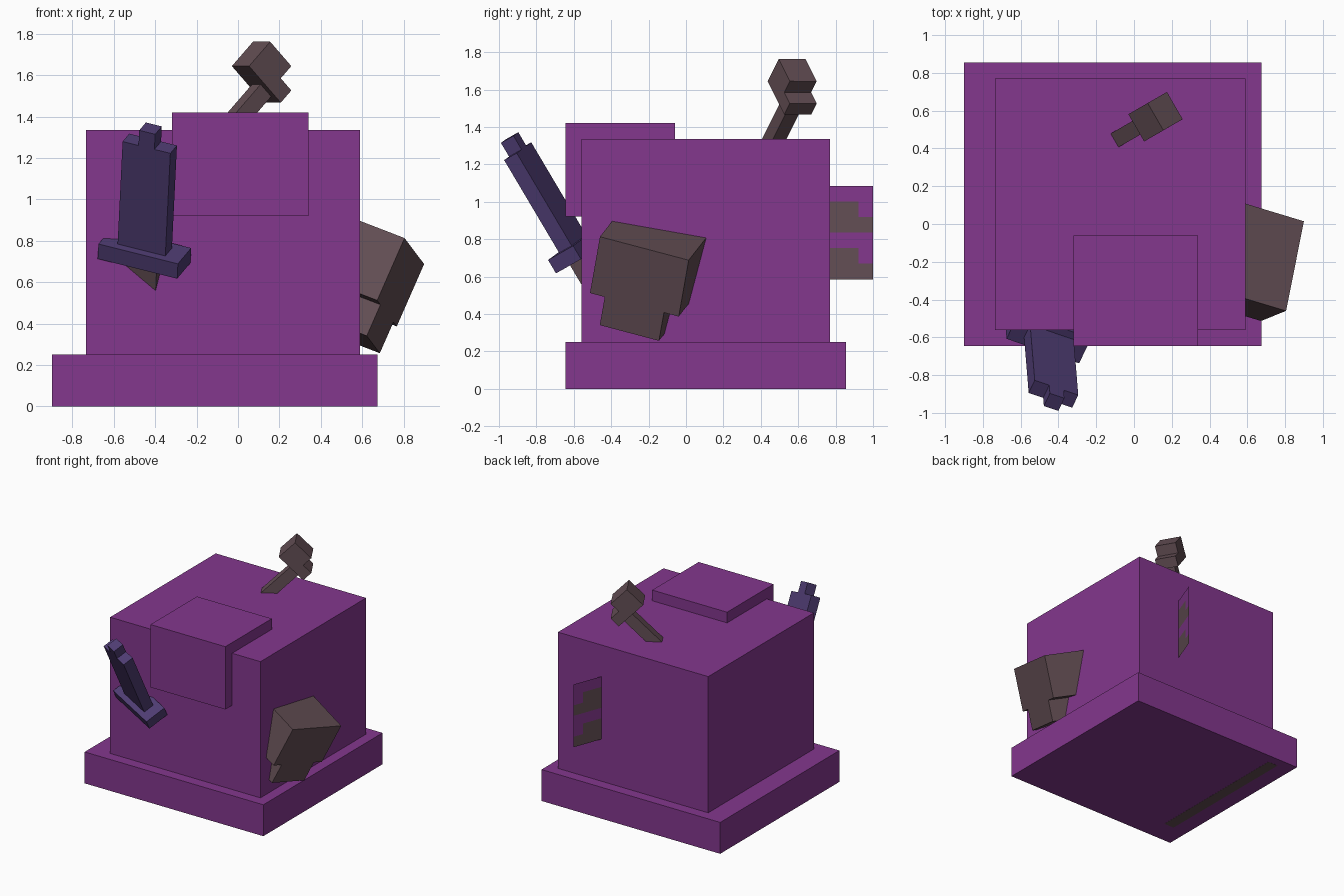
import bpy, bmesh
from mathutils import Vector

if "Cube" in bpy.data.objects:
    bpy.data.objects.remove(bpy.data.objects["Cube"], do_unlink=True)


def material(name, rgb):
    # 8-bit display colour to linear
    lin = [((c / 255 + 0.055) / 1.055) ** 2.4 for c in rgb] + [1.0]
    m = bpy.data.materials.new(name)
    m.use_nodes = True
    m.diffuse_color = lin
    b = m.node_tree.nodes["Principled BSDF"]
    b.inputs["Base Color"].default_value = lin
    b.inputs["Roughness"].default_value = 0.9
    return m


PURPLE = material("purple", (131, 55, 141))
BROWN = material("dull brown", (99, 78, 84))
INDIGO = material("indigo", (78, 60, 114))

P = 0.0833  # unit step shared by the small tools
WORLD = (Vector((1, 0, 0)), Vector((0, 1, 0)), Vector((0, 0, 1)))


def finish(name, bm, mats):
    bmesh.ops.recalc_face_normals(bm, faces=bm.faces)
    me = bpy.data.meshes.new(name)
    bm.to_mesh(me)
    bm.free()
    for m in mats:
        me.materials.append(m)
    ob = bpy.data.objects.new(name, me)
    bpy.context.collection.objects.link(ob)
    return ob


def box(name, mat, lo, hi, origin=(0, 0, 0), axes=WORLD):
    """Box from lo to hi measured along three axes from an origin."""
    bm = bmesh.new()
    bmesh.ops.create_cube(bm, size=1)
    for v in bm.verts:
        p = Vector(origin)
        for i in range(3):
            p += axes[i] * (lo[i] if v.co[i] < 0 else hi[i])
        v.co = p
    return finish(name, bm, [mat])


def frame(first, second):
    """Orthonormal axes from two nearly perpendicular directions."""
    a = Vector(first).normalized()
    b = Vector(second)
    b = (b - a * a.dot(b)).normalized()
    return a, b, a.cross(b)


# Main blocks
box("base", PURPLE, (-0.90, -0.645, 0), (0.675, 0.855, 0.25))
box("body", PURPLE, (-0.735, -0.56, 0.25), (0.59, 0.77, 1.335))
box("front_block", PURPLE, (-0.32, -0.645, 0.92), (0.34, -0.06, 1.42))
box("underside_strip", BROWN, (-0.77, -0.45, -0.001), (-0.68, 0.78, 0.003))

# Mallet in the top: axes are handle, sideways, across the head
mallet = frame((0.612, 0.354, 0.707), (-0.5, 0.866, 0))
top = (0.114, 0.568, 1.762)
box("mallet_head", BROWN, (-2 * P, -P, -2 * P), (0, P, 0), top, mallet)
box("mallet_claw", BROWN, (-2 * P, -P, -3 * P), (-P, P, -2 * P), top, mallet)
box("mallet_handle", BROWN, (-0.62, -P / 2, -2.5 * P), (-2 * P, P / 2, -1.5 * P), top, mallet)

# Dagger in the front: axes are along the grip, along the guard, toward the body
dagger = frame((0.042, -0.51, 0.86), (0.923, -0.311, -0.23))
tip = (-0.294, -0.695, 0.617)
box("dagger_guard", INDIGO, (0, -5 * P, 0), (P, 0, 2 * P), tip, dagger)
box("dagger_grip", INDIGO, (P, -4 * P, P / 2), (0.66, -P, 1.5 * P), tip, dagger)
box("dagger_pommel", INDIGO, (0.66, -3 * P, P / 2), (0.745, -2 * P, 1.5 * P), tip, dagger)
box("dagger_blade", BROWN, (-0.4, -3.5 * P, P / 2), (0, -1.5 * P, 1.5 * P), tip, dagger)

# Heavy head sunk in the side: axes are length, depth into the body, height
head = frame((0.189, 0.948, -0.251), (-0.899, 0.264, 0.348))
corner = (0.805, -0.46, 0.813)
box("side_head", BROWN, (0, 0, -4 * P), (6 * P, 0.5, 0), corner, head)
box("side_head_step", BROWN, (P, 0, -6 * P), (5 * P, 0.5, -4 * P), corner, head)

# Thin fin at the back, a grid of square cells in two colours
bm = bmesh.new()
COLS, ROWS = 4, 6
grid = [[bm.verts.new((0.292 - 0.0294 * c, 1.0 - 0.0785 * c, 1.085 - P * r))
         for c in range(COLS + 1)] for r in range(ROWS + 1)]
for r in range(ROWS):
    for c in range(COLS):
        f = bm.faces.new((grid[r][c], grid[r][c + 1], grid[r + 1][c + 1], grid[r + 1][c]))
        purple = r in (0, 3) or (r in (1, 4) and c == 0)
        f.material_index = 0 if purple else 1
finish("back_fin", bm, [PURPLE, BROWN])
